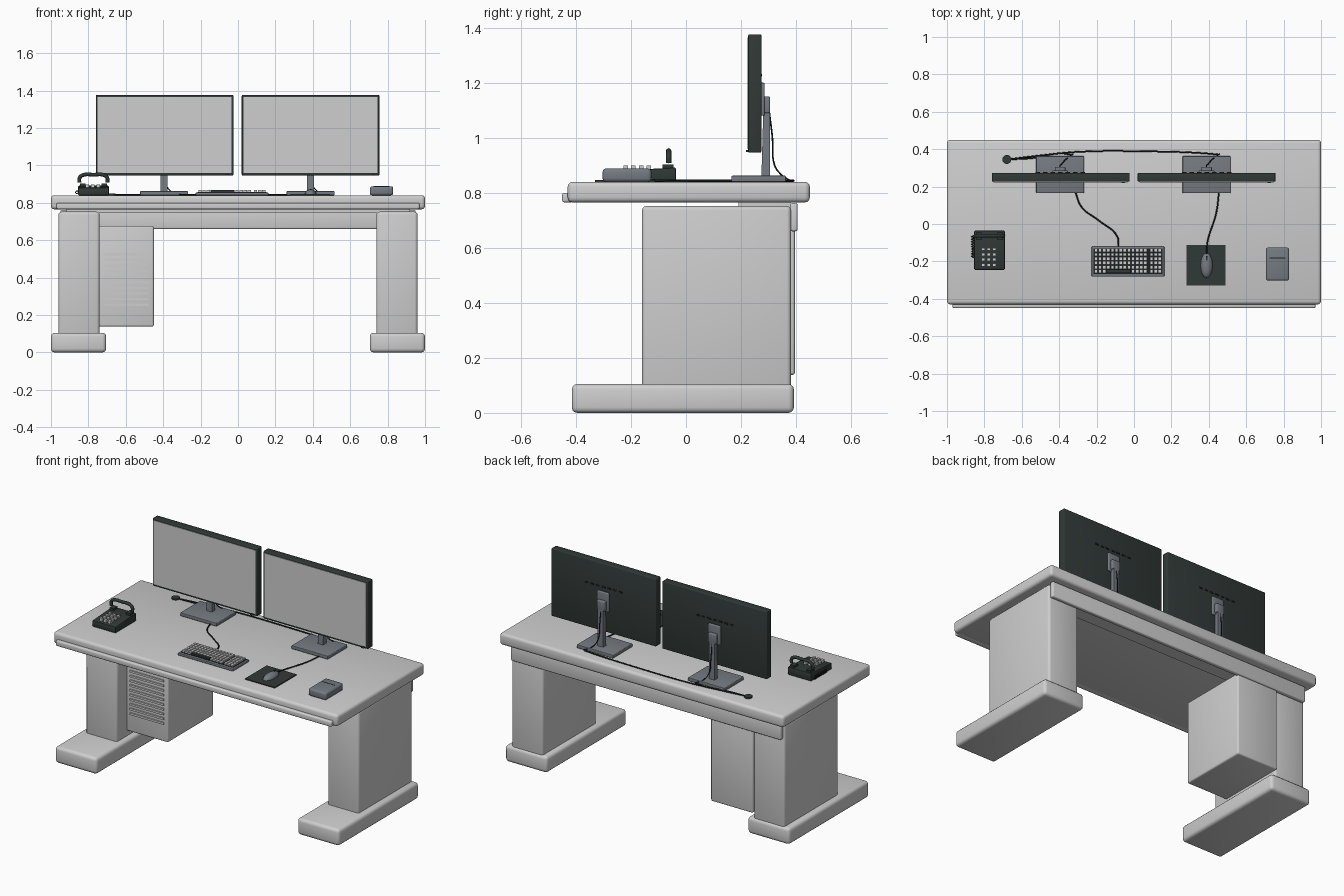
import bpy, bmesh, math
from mathutils import Matrix, Vector

cube = bpy.data.objects.get("Cube")
if cube:
    bpy.data.objects.remove(cube, do_unlink=True)


def material(name, r, g, b):
    m = bpy.data.materials.new(name)
    m.use_nodes = True
    m.diffuse_color = (r, g, b, 1)
    m.node_tree.nodes["Principled BSDF"].inputs["Base Color"].default_value = (r, g, b, 1)
    return m


LIGHT = material("light grey", 0.62, 0.62, 0.62)
SLATE = material("slate grey", 0.18, 0.2, 0.225)
DARK = material("charcoal", 0.03, 0.041, 0.038)
BLACK = material("cable black", 0.012, 0.014, 0.014)


def finish(bm, name, mat, smooth=True):
    bmesh.ops.recalc_face_normals(bm, faces=bm.faces)
    mesh = bpy.data.meshes.new(name)
    bm.to_mesh(mesh)
    bm.free()
    mesh.materials.append(mat)
    ob = bpy.data.objects.new(name, mesh)
    bpy.context.collection.objects.link(ob)
    if smooth:
        bpy.ops.object.select_all(action='DESELECT')
        ob.select_set(True)
        bpy.context.view_layer.objects.active = ob
        bpy.ops.object.shade_smooth_by_angle(angle=math.radians(40))
    return ob


def add_box(bm, x, y, z):
    size = Vector((x[1] - x[0], y[1] - y[0], z[1] - z[0]))
    mid = Vector((x[0] + x[1], y[0] + y[1], z[0] + z[1])) / 2
    mat = Matrix.Translation(mid) @ Matrix.Diagonal(size).to_4x4()
    return bmesh.ops.create_cube(bm, size=1, matrix=mat)["verts"]


def box(name, mat, x, y, z, bevel=0.0, upright_only=False):
    bm = bmesh.new()
    add_box(bm, x, y, z)
    if bevel:
        edges = [e for e in bm.edges if not upright_only
                 or abs(e.verts[0].co.z - e.verts[1].co.z) > 1e-4]
        bmesh.ops.bevel(bm, geom=edges, offset=bevel, segments=3, profile=0.5, affect='EDGES')
    return finish(bm, name, mat, bevel > 0)


def boxes(name, mat, spans):
    bm = bmesh.new()
    for s in spans:
        add_box(bm, *s)
    return finish(bm, name, mat, False)


def tube(name, mat, points, radius=0.004):
    cu = bpy.data.curves.new(name, 'CURVE')
    cu.dimensions = '3D'
    cu.bevel_depth = radius
    cu.bevel_resolution = 2
    cu.resolution_u = 6
    cu.use_fill_caps = True
    sp = cu.splines.new('BEZIER')
    sp.bezier_points.add(len(points) - 1)
    for bp, p in zip(sp.bezier_points, points):
        bp.co = p
        bp.handle_left_type = bp.handle_right_type = 'AUTO'
    cu.materials.append(mat)
    ob = bpy.data.objects.new(name, cu)
    bpy.context.collection.objects.link(ob)
    return ob


TOP = 0.84

# Desk: top, front lip, rear rail and support beam
box("desk_top", LIGHT, (-1, 1), (-0.43, 0.45), (0.765, TOP), 0.018)
box("front_lip", LIGHT, (-0.97, 0.97), (-0.45, -0.41), (0.765, 0.8), 0.008)
box("rear_rail", LIGHT, (-0.95, 0.95), (0.378, 0.406), (0.66, 0.762), 0.008)
box("support_beam", LIGHT, (-0.92, 0.92), (0.19, 0.38), (0.745, 0.768))

# Pedestal legs and feet, mirrored
for side, s in (("left", 1), ("right", -1)):
    box(side + "_leg", LIGHT, sorted((s * 0.74, s * 0.96)), (-0.16, 0.382), (0.09, 0.752), 0.016)
    box(side + "_foot", LIGHT, sorted((s * 0.705, s)), (-0.415, 0.392), (0, 0.105), 0.02)

# Hanging computer case with front louvres
box("computer_case", LIGHT, (-0.746, -0.45), (-0.06, 0.396), (0.138, 0.676), 0.01)
boxes("case_louvres", LIGHT, [((-0.715, -0.478), (-0.068, -0.055), (z - 0.006, z + 0.006))
                              for z in (0.255 + i * 0.03 for i in range(10))])

# Monitors with stands
for side, cx, px in (("right", -0.392, -0.395), ("left", 0.388, 0.388)):
    n = side + "_"
    box(n + "monitor", DARK, (cx - 0.368, cx + 0.368), (0.226, 0.274), (0.946, 1.376), 0.005)
    box(n + "screen", LIGHT, (cx - 0.358, cx + 0.358), (0.223, 0.23), (0.959, 1.365))
    box(n + "power_button", DARK, (cx + 0.325, cx + 0.345), (0.218, 0.23), (0.948, 0.956))
    box(n + "mount_plate", SLATE, (px - 0.042, px + 0.042), (0.27, 0.286), (1.08, 1.2), 0.005)
    box(n + "mount_joint", SLATE, (px - 0.028, px + 0.028), (0.28, 0.306), (1.09, 1.15), 0.005)
    boxes(n + "rear_vents", BLACK,
          [((px + d * 0.04 - 0.012, px + d * 0.04 + 0.012), (0.272, 0.277), (1.222, 1.232))
           for d in range(-3, 4)])
    bm = bmesh.new()
    for v in add_box(bm, (px - 0.019, px + 0.019), (0.274, 0.306), (0.855, 1.145)):
        if v.co.z > 1 and v.co.y < 0.28:
            v.co.y += 0.008
    finish(bm, n + "stand_post", SLATE, False)
    box(n + "stand_base", SLATE, (px - 0.128, px + 0.128), (0.165, 0.363), (TOP, 0.862), 0.004)
    tube(n + "monitor_cable", BLACK, [(px, 0.302, 1.1), (px, 0.314, 1.0), (px + 0.01, 0.322, 0.9),
                                      (px + 0.03, 0.345, 0.867), (px + 0.07, 0.375, 0.846)], 0.003)

# Keyboard
box("keyboard_body", SLATE, (-0.226, 0.162), (-0.282, -0.12), (TOP, 0.856), 0.004)
box("key_bed", BLACK, (-0.216, 0.152), (-0.266, -0.13), (0.855, 0.858))
keys = []
for row in range(6):
    y = -0.262 + row * 0.0225
    ky = (y, y + 0.018)
    for col in range(13):
        x = -0.212 + col * 0.022
        if row == 0 and 3 <= col <= 8:
            continue
        keys.append(((x, x + 0.0175), ky, (0.856, 0.868)))
    for col in range(3):
        x = 0.085 + col * 0.022
        keys.append(((x, x + 0.0175), ky, (0.856, 0.868)))
boxes("keyboard_keys", LIGHT, keys)
box("space_bar", DARK, (-0.146, -0.019), (-0.262, -0.244), (0.856, 0.868))

# Mouse on its pad
box("mouse_pad", DARK, (0.28, 0.49), (-0.33, -0.112), (TOP, 0.846))
bm = bmesh.new()
bmesh.ops.create_uvsphere(bm, u_segments=20, v_segments=12, radius=1)
for v in bm.verts:
    v.co = (0.388 + v.co.x * 0.032, -0.222 + v.co.y * 0.067, 0.846 + max(v.co.z, 0) * 0.026)
bmesh.ops.remove_doubles(bm, verts=bm.verts, dist=1e-5)
finish(bm, "mouse", SLATE)
box("mouse_wheel", DARK, (0.384, 0.392), (-0.195, -0.172), (0.86, 0.873))

# Cables on the desk
Z = TOP + 0.004
tube("keyboard_cable", BLACK, [(-0.085, -0.12, Z), (-0.088, -0.07, Z), (-0.19, 0.02, Z),
                               (-0.28, 0.09, Z), (-0.315, 0.175, Z)])
tube("mouse_cable", BLACK, [(0.388, -0.16, 0.852), (0.392, -0.1, Z), (0.44, 0.06, Z), (0.455, 0.175, Z)])
tube("rear_cable", BLACK, [(-0.68, 0.345, Z), (-0.45, 0.372, Z), (-0.3, 0.386, Z),
                           (0.1, 0.388, Z), (0.35, 0.38, Z), (0.45, 0.372, Z)])
tube("rear_cable_branch", BLACK, [(-0.68, 0.345, Z), (-0.52, 0.355, Z), (-0.4, 0.378, Z), (-0.33, 0.37, Z)])
bm = bmesh.new()
bmesh.ops.create_cone(bm, cap_ends=True, segments=20, radius1=0.024, radius2=0.024, depth=0.01,
                      matrix=Matrix.Translation((-0.68, 0.345, TOP + 0.004)))
finish(bm, "cable_grommet", DARK)

# Telephone with sloped base, keypad, raised handset and coiled cord
bm = bmesh.new()
for v in add_box(bm, (-0.855, -0.69), (-0.245, -0.036), (TOP, 0.892)):
    if v.co.z > 0.87 and v.co.y < -0.2:
        v.co.z -= 0.012
bmesh.ops.bevel(bm, geom=bm.edges[:], offset=0.006, segments=2, profile=0.5, affect='EDGES')
finish(bm, "phone_base", DARK)
boxes("phone_keys", LIGHT, [((x, x + 0.018), (y, y + 0.016), (0.875, 0.899))
                            for x in (-0.815, -0.786, -0.757)
                            for y in (-0.227, -0.199, -0.171, -0.143)])
boxes("phone_cradle", DARK, [((x, x + 0.03), (-0.085, -0.045), (0.88, 0.903))
                             for x in (-0.845, -0.73)])
tube("phone_handset", DARK, [(-0.848, -0.063, 0.908), (-0.846, -0.063, 0.935), (-0.825, -0.063, 0.949),
                             (-0.772, -0.063, 0.95), (-0.72, -0.063, 0.949), (-0.7, -0.063, 0.935),
                             (-0.698, -0.063, 0.908)], 0.01)
tube("phone_cord", BLACK, [(-0.86 + 0.008 * math.cos(t * math.pi / 2), -0.18 + t * 0.0033,
                            0.856 + 0.008 * math.sin(t * math.pi / 2)) for t in range(37)], 0.0025)

# Small desk box with a lid seam
box("desk_box", SLATE, (0.705, 0.83), (-0.303, -0.126), (TOP, 0.888), 0.012)
box("box_seam", BLACK, (0.725, 0.81), (-0.184, -0.18), (0.885, 0.889))
